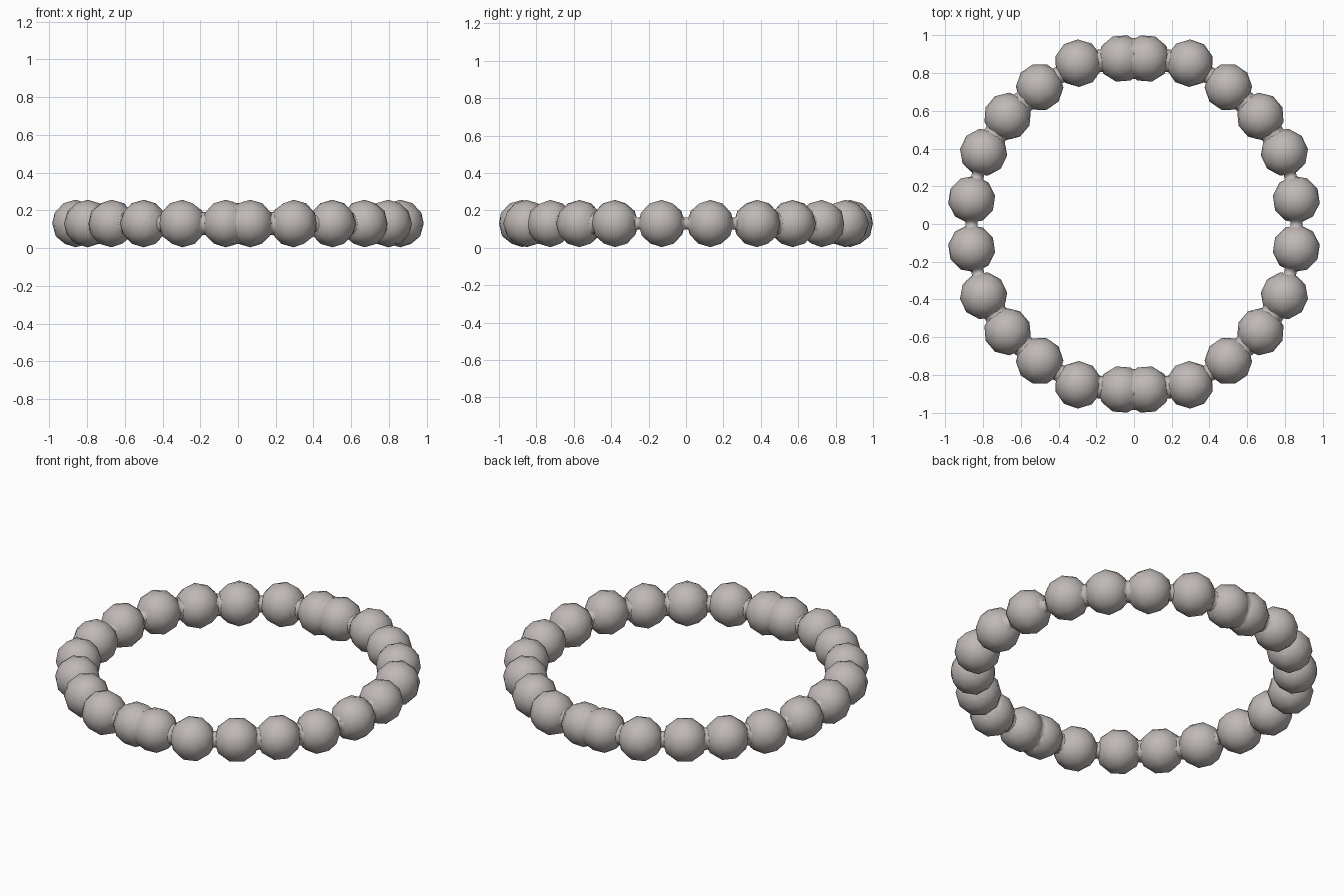
import bpy, math
from mathutils import Vector

if "Cube" in bpy.data.objects:
    bpy.data.objects.remove(bpy.data.objects["Cube"])

R, Z = 0.126, 0.13

mat = bpy.data.materials.new("warm_grey")
mat.diffuse_color = (0.52, 0.485, 0.47, 1)
mat.use_nodes = True
mat.node_tree.nodes["Principled BSDF"].inputs["Base Color"].default_value = mat.diffuse_color

# bead centres of one quarter, mirrored into a closed ring
quarter = [(0.065, 0.877), (0.295, 0.852), (0.5, 0.725),
           (0.67, 0.57), (0.797, 0.38), (0.86, 0.13)]
half = quarter + [(x, -y) for x, y in reversed(quarter)]
ring = half + [(-x, y) for x, y in reversed(half)]
points = [Vector((x, y, Z)) for x, y in ring]


def finish(obj, name):
    obj.name = name
    obj.data.materials.append(mat)
    for p in obj.data.polygons:
        p.use_smooth = True


def add_neck(a, b, name, sides=12):
    """Waisted collar blending two neighbouring beads."""
    axis = b - a
    d = axis.length
    inner = R * 0.965
    end_pos = d / 2 - 0.03
    end_r = math.sqrt(inner ** 2 - end_pos ** 2)
    seam_r = math.sqrt(max(0, inner ** 2 - (d / 2) ** 2))
    mid_r = seam_r + 0.33 * (end_r - seam_r)
    rot = axis.to_track_quat('Z', 'Y')
    mid = (a + b) / 2
    verts, faces = [], []
    rows = [(-0.03, end_r), (-0.012, mid_r + 0.2 * (end_r - mid_r)),
            (0.012, mid_r + 0.2 * (end_r - mid_r)), (0.03, end_r)]
    for h, r in rows:
        for i in range(sides):
            t = math.tau * i / sides
            verts.append(mid + rot @ Vector((r * math.cos(t), r * math.sin(t), h)))
    for k in range(len(rows) - 1):
        for i in range(sides):
            j = (i + 1) % sides
            faces.append((k * sides + i, k * sides + j,
                          (k + 1) * sides + j, (k + 1) * sides + i))
    me = bpy.data.meshes.new(name)
    me.from_pydata(verts, [], faces)
    obj = bpy.data.objects.new(name, me)
    bpy.context.collection.objects.link(obj)
    finish(obj, name)


# beads and the necks joining them
for i, p in enumerate(points):
    bpy.ops.mesh.primitive_ico_sphere_add(
        subdivisions=2, radius=R, location=p,
        rotation=(0, 0, math.atan2(p.y, p.x)))
    finish(bpy.context.object, f"bead_{i + 1}")
    add_neck(p, points[(i + 1) % len(points)], f"neck_{i + 1}")
